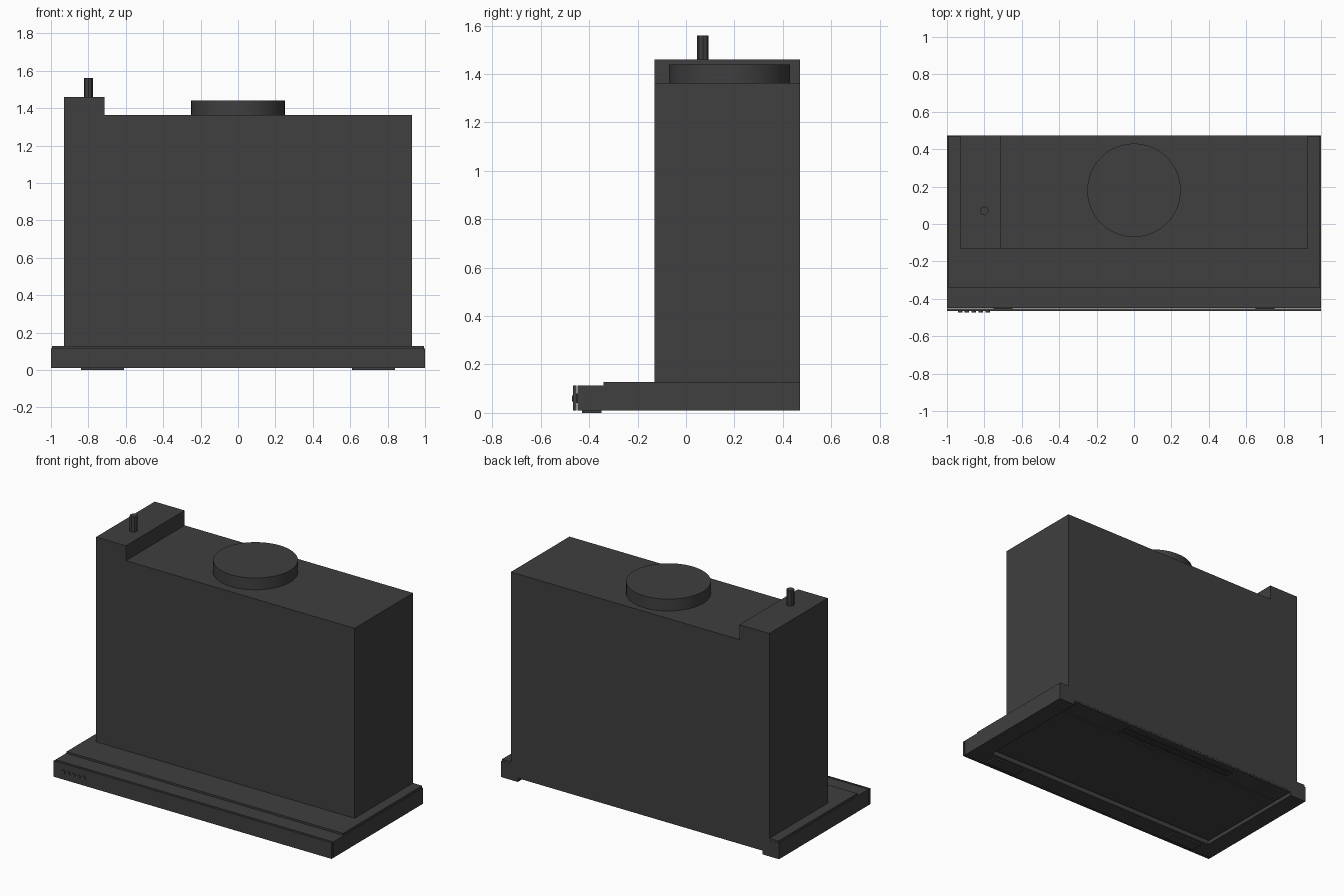
import bpy, bmesh, math
from mathutils import Matrix

if "Cube" in bpy.data.objects:
    bpy.data.objects.remove(bpy.data.objects["Cube"])

dark = bpy.data.materials.new("dark_enamel")
dark.diffuse_color = (0.05, 0.05, 0.052, 1)
dark.use_nodes = True
dark.node_tree.nodes["Principled BSDF"].inputs["Base Color"].default_value = dark.diffuse_color


def finish(name, bm):
    bmesh.ops.recalc_face_normals(bm, faces=bm.faces)
    me = bpy.data.meshes.new(name)
    bm.to_mesh(me)
    bm.free()
    ob = bpy.data.objects.new(name, me)
    bpy.context.collection.objects.link(ob)
    me.materials.append(dark)
    return ob


def box(name, x, y, z):
    bm = bmesh.new()
    bmesh.ops.create_cube(bm, size=1)
    for v in bm.verts:
        v.co = [(a[0] + a[1]) / 2 + c * (a[1] - a[0]) for a, c in zip((x, y, z), v.co)]
    return finish(name, bm)


def prism(name, points, offset):
    bm = bmesh.new()
    face = bm.faces.new([bm.verts.new(p) for p in points])
    out = bmesh.ops.extrude_face_region(bm, geom=[face])["geom"]
    bmesh.ops.translate(bm, vec=offset, verts=[g for g in out if isinstance(g, bmesh.types.BMVert)])
    return finish(name, bm)


def cylinder(name, radius, depth, center, sides, along_y=False, smooth=True):
    bm = bmesh.new()
    turn = Matrix.Rotation(math.pi / 2, 4, 'X') if along_y else Matrix()
    bmesh.ops.create_cone(bm, cap_ends=True, segments=sides, radius1=radius, radius2=radius,
                          depth=depth, matrix=Matrix.Translation(center) @ turn)
    ob = finish(name, bm)
    if smooth:
        bpy.context.view_layer.objects.active = ob
        ob.select_set(True)
        bpy.ops.object.shade_smooth_by_angle()
        ob.select_set(False)
    return ob


BACK = 0.472

# Tall motor housing with the raised junction box on its left end
outline = [(-0.93, 0.045), (0.93, 0.045), (0.93, 1.363), (-0.715, 1.363), (-0.715, 1.46), (-0.93, 1.46)]
prism("motor_housing", [(x, -0.13, z) for x, z in outline], (0, BACK + 0.13, 0))

# Duct collar and power cable
cylinder("duct_collar", 0.25, 0.08, (0, 0.18, 1.40), 64)
cylinder("power_cable", 0.024, 0.10, (-0.80, 0.07, 1.51), 8, smooth=False)

# U-shaped canopy rim, open at the back
rim = [(-1, -0.448), (1, -0.448), (1, BACK), (0.88, BACK), (0.88, -0.33),
       (-0.88, -0.33), (-0.88, BACK), (-1, BACK)]
prism("canopy_rim", [(x, y, 0.01) for x, y in rim], (0, 0, 0.104))
box("canopy_top_plate", (-0.995, 0.995), (-0.34, BACK - 0.001), (0.06, 0.127))

# Front fascia, separated by a narrow gap and held by two hidden brackets
box("front_fascia", (-1, 1), (-0.466, -0.453), (0.01, 0.114))
for side in (-1, 1):
    box("fascia_bracket", (side * 0.7 - 0.05, side * 0.7 + 0.05), (-0.455, -0.445), (0.04, 0.08))

# Control buttons on the fascia
for i in range(5):
    cylinder("control_button", 0.012, 0.01, (-0.93 + i * 0.037, -0.467, 0.06), 16, along_y=True)

# Recessed underside: filter panel and rear strip
box("filter_panel", (-0.875, 0.875), (-0.315, 0.33), (0.03, 0.065))
box("rear_strip", (-0.88, 0.88), (0.335, BACK - 0.001), (0.034, 0.065))

# Lamp frame and lens in the rear strip
for y in (0.372, 0.422):
    box("lamp_frame_long", (-0.44, 0.44), (y, y + 0.01), (0.027, 0.036))
for x in (-0.44, 0.43):
    box("lamp_frame_end", (x, x + 0.01), (0.382, 0.422), (0.027, 0.036))
box("lamp_lens", (-0.415, 0.415), (0.39, 0.414), (0.029, 0.036))

# Shallow pads under the front rim
for side in (-1, 1):
    x = sorted((side * 0.61, side * 0.84))
    box("front_pad", x, (-0.43, -0.35), (0.0, 0.012))
